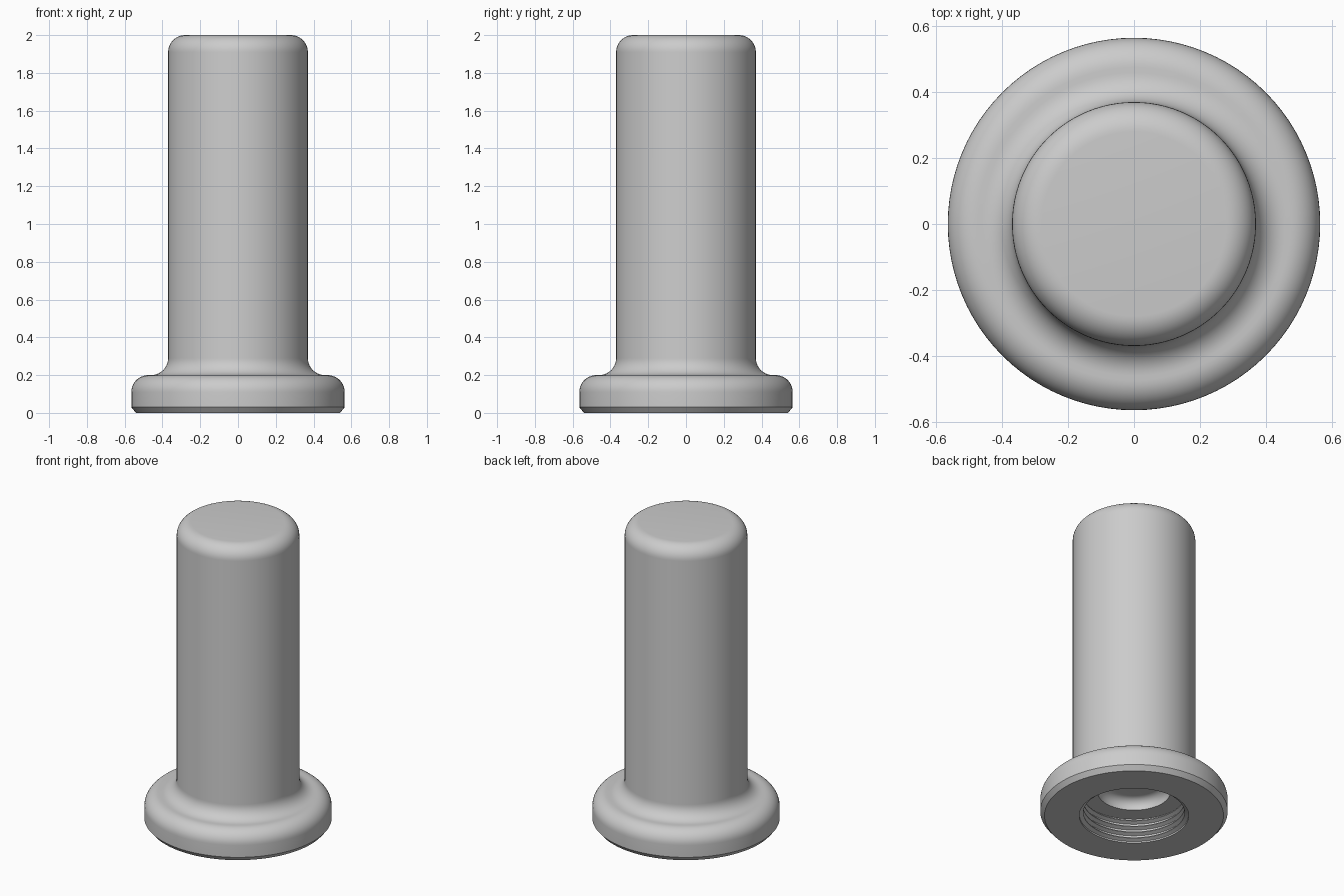
import bpy, bmesh
from math import sin, cos, pi, radians

cube = bpy.data.objects.get("Cube")
if cube:
    bpy.data.objects.remove(cube)

SIDES = 96


def arc(cx, cz, r, start, end, steps=10):
    """Points of a fillet in the radius / height plane."""
    angles = [radians(start + (end - start) * i / steps) for i in range(steps + 1)]
    return [(cx + r * cos(a), cz + r * sin(a)) for a in angles]


def lathe(name, profile, material):
    """Turn a radius / height profile around the z axis."""
    bm = bmesh.new()
    verts = [bm.verts.new((r, 0, z)) for r, z in profile]
    edges = [bm.edges.new(pair) for pair in zip(verts, verts[1:])]
    bmesh.ops.spin(bm, geom=verts + edges, cent=(0, 0, 0), axis=(0, 0, 1),
                   angle=2 * pi, steps=SIDES, use_merge=True)
    bmesh.ops.remove_doubles(bm, verts=bm.verts, dist=0.0005)
    bmesh.ops.recalc_face_normals(bm, faces=bm.faces)
    mesh = bpy.data.meshes.new(name)
    bm.to_mesh(mesh)
    bm.free()
    obj = bpy.data.objects.new(name, mesh)
    bpy.context.collection.objects.link(obj)
    mesh.materials.append(material)
    bpy.ops.object.select_all(action='DESELECT')
    obj.select_set(True)
    bpy.context.view_layer.objects.active = obj
    bpy.ops.object.shade_smooth_by_angle(angle=radians(30))
    return obj


steel = bpy.data.materials.new("light grey steel")
steel.use_nodes = True
grey = (0.6, 0.6, 0.6, 1)
steel.diffuse_color = grey
steel.node_tree.nodes["Principled BSDF"].inputs["Base Color"].default_value = grey

# Closed shank with a rounded end, blended into the rounded flange
profile = [(0, 2)]
profile += arc(0.28, 1.91, 0.09, 90, 0)
profile += arc(0.46, 0.29, 0.09, 180, 270)
profile += arc(0.475, 0.11, 0.09, 90, 0)
profile += [(0.565, 0.03), (0.54, 0), (0.33, 0)]

# Threaded socket: a stack of ridges in the bore
pitch = 0.04
for i in range(4):
    z = i * pitch
    profile += [(0.33, z + 0.01), (0.305, z + 0.02), (0.305, z + 0.025), (0.33, z + 0.035)]

# Shoulder above the thread and the blind end of the bore
profile += [(0.33, 0.165), (0.22, 0.165)]
profile += arc(0.16, 0.175, 0.06, 0, 90, 6)
profile += [(0, 0.235)]

lathe("flanged_sleeve", profile, steel)
